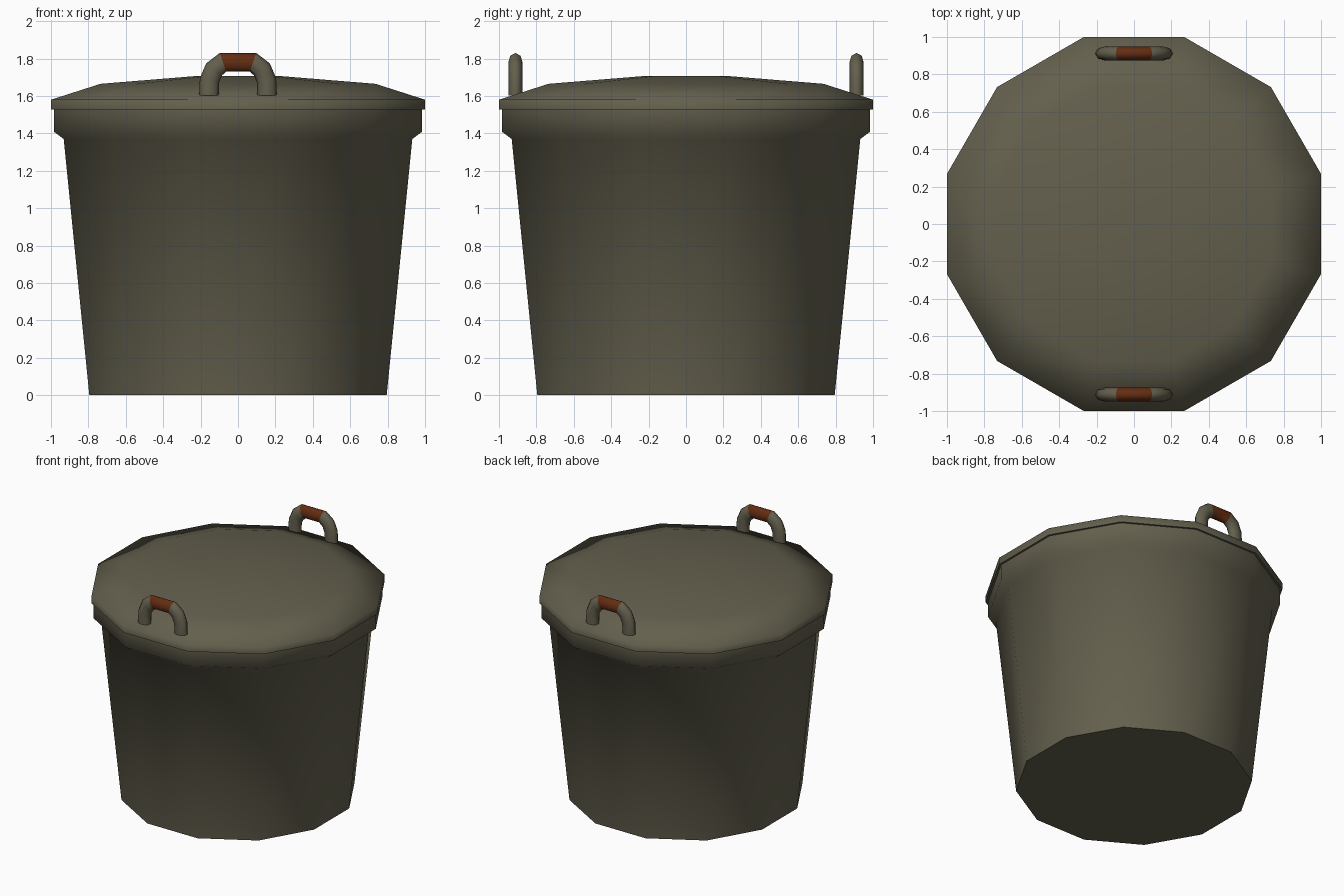
import bpy, bmesh, math
from mathutils import Vector

if "Cube" in bpy.data.objects:
    bpy.data.objects.remove(bpy.data.objects["Cube"])

SIDES = 12


def material(name, rgb):
    m = bpy.data.materials.new(name)
    m.diffuse_color = (*rgb, 1)
    m.use_nodes = True
    m.node_tree.nodes["Principled BSDF"].inputs["Base Color"].default_value = m.diffuse_color
    return m


olive = material("olive_grey", (0.125, 0.116, 0.075))
brown = material("rust_brown_grip", (0.125, 0.026, 0.006))


def skin(name, rings, mats, smooth_angle, mat_rule=None):
    """Bridge successive rings of points, cap both ends, smooth by angle."""
    bm = bmesh.new()
    vr = [[bm.verts.new(p) for p in ring] for ring in rings]
    n = len(vr[0])
    for k in range(len(vr) - 1):
        for i in range(n):
            j = (i + 1) % n
            f = bm.faces.new((vr[k][i], vr[k][j], vr[k + 1][j], vr[k + 1][i]))
            if mat_rule:
                f.material_index = mat_rule(f.calc_center_median())
    bm.faces.new(vr[0][::-1])
    bm.faces.new(vr[-1])
    bmesh.ops.recalc_face_normals(bm, faces=bm.faces)
    me = bpy.data.meshes.new(name)
    bm.to_mesh(me)
    bm.free()
    ob = bpy.data.objects.new(name, me)
    bpy.context.collection.objects.link(ob)
    for m in mats:
        me.materials.append(m)
    bpy.ops.object.select_all(action='DESELECT')
    bpy.context.view_layer.objects.active = ob
    ob.select_set(True)
    bpy.ops.object.shade_smooth_by_angle(angle=math.radians(smooth_angle))
    return ob


def polygon_ring(apothem, z):
    """Twelve-sided ring whose flats face the x and y axes."""
    r = apothem / math.cos(math.pi / SIDES)
    return [(r * math.cos((i + 0.5) * math.tau / SIDES),
             r * math.sin((i + 0.5) * math.tau / SIDES), z) for i in range(SIDES)]


# Tapered bin with a flared collar
body = [(0.795, 0), (0.932, 1.37), (0.985, 1.41), (0.985, 1.535)]
skin("bin_body", [polygon_ring(a, z) for a, z in body], [olive], 60)

# Shallow domed lid
lid = [(1.0, 1.527), (1.0, 1.58), (0.735, 1.665), (0.22, 1.707)]
skin("lid", [polygon_ring(a, z) for a, z in lid], [olive], 80)

# Arched handles with a brown grip in the middle
half = [(-0.155, 1.603), (-0.152, 1.685), (-0.128, 1.742), (-0.08, 1.78)]
path = [Vector((x, 0, z)) for x, z in half]
path += [Vector((-p.x, 0, p.z)) for p in reversed(path)]


def handle(name, y):
    rings = []
    for k, p in enumerate(path):
        a = (p - path[k - 1]).normalized() if k else Vector((0, 0, 1))
        b = (path[k + 1] - p).normalized() if k < len(path) - 1 else Vector((0, 0, -1))
        t = (a + b).normalized()
        side = Vector((-t.z, 0, t.x)) * 0.053
        rings.append([p + side * math.cos(i * math.tau / 8)
                      + Vector((0, y + 0.038 * math.sin(i * math.tau / 8), 0))
                      for i in range(8)])
    skin(name, rings, [olive, brown], 60, lambda c: int(abs(c.x) < 0.02))


handle("front_handle", -0.912)
handle("back_handle", 0.912)
